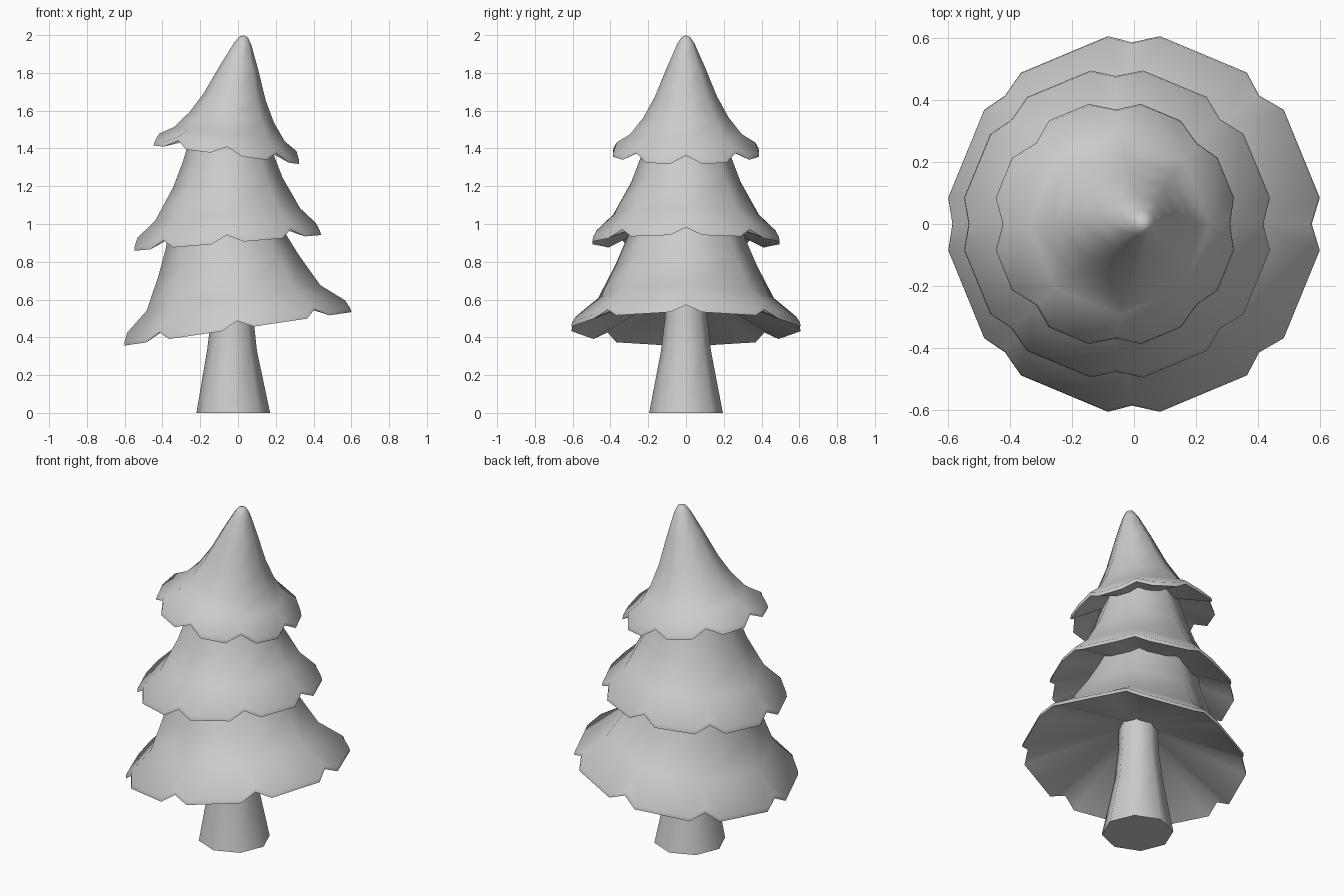
import bpy, bmesh
from math import sin, cos, radians, pi, atan2, hypot
from mathutils import Matrix

if "Cube" in bpy.data.objects:
    bpy.data.objects.remove(bpy.data.objects["Cube"])


def finish(bm, name, loc=(0, 0, 0), tilt=0):
    bmesh.ops.recalc_face_normals(bm, faces=bm.faces)
    bm.transform(Matrix.Translation(loc) @ Matrix.Rotation(radians(tilt), 4, 'Y'))
    me = bpy.data.meshes.new(name)
    bm.to_mesh(me)
    bm.free()
    ob = bpy.data.objects.new(name, me)
    bpy.context.collection.objects.link(ob)
    bpy.ops.object.select_all(action='DESELECT')
    ob.select_set(True)
    bpy.context.view_layer.objects.active = ob
    bpy.ops.object.shade_smooth_by_angle(angle=radians(58))


def octagon(bm, r, z, x=0):
    return [bm.verts.new((x + r * cos(k * pi / 4), r * sin(k * pi / 4), z)) for k in range(8)]


def bridge(bm, a, b):
    n = len(a)
    for i in range(n):
        j = (i + 1) % n
        bm.faces.new((a[i], a[j], b[j], b[i]))


def rim(bm, reach, notch_r, z):
    # Eight notches, each between two hanging points: 24 vertices
    ring = []
    for k in range(8):
        for side, r, dz in ((-0.085, reach, 0), (0, notch_r, 0.042), (0.085, reach, 0)):
            a = k * pi / 4 + atan2(side, r)
            d = hypot(side, r)
            ring.append(bm.verts.new((d * cos(a), d * sin(a), z + dz)))
    return ring


def tier(name, loc, tilt, lean, reach, notch_r, ceiling, profile, tip=None):
    bm = bmesh.new()
    low = rim(bm, reach, notch_r, 0)
    top = rim(bm, reach - 0.004, notch_r - 0.004, 0.024)
    bridge(bm, low, top)
    # Hollow underside
    mid = bm.verts.new((0, 0, ceiling))
    for i in range(24):
        bm.faces.new((low[i], mid, low[(i + 1) % 24]))
    # Flared skirt
    rings = [octagon(bm, r, h, lean * h) for r, h in profile]
    first = rings[0]
    for k in range(8):
        p, n, q = top[3 * k:3 * k + 3]
        bm.faces.new((first[k], p, n))
        bm.faces.new((first[k], n, q))
        bm.faces.new((first[k], q, top[(3 * k + 3) % 24], first[(k + 1) % 8]))
    for a, b in zip(rings, rings[1:]):
        bridge(bm, a, b)
    if tip:
        t = bm.verts.new((lean * tip, 0, tip))
        for k in range(8):
            bm.faces.new((rings[-1][k], rings[-1][(k + 1) % 8], t))
    else:
        bm.faces.new(rings[-1])
    finish(bm, name, loc, tilt)


# Trunk
bm = bmesh.new()
rings = [octagon(bm, r, z, x) for r, z, x in
         ((0.195, 0, -0.025), (0.132, 0.33, -0.032), (0.112, 0.5, -0.03), (0.105, 0.68, -0.03))]
for a, b in zip(rings, rings[1:]):
    bridge(bm, a, b)
bm.faces.new(rings[0])
bm.faces.new(rings[-1])
finish(bm, "trunk")

# Branch tiers, bottom to top
tier("lower_branches", (0, 0, 0.445), -8.4, 0, 0.607, 0.587, 0.24,
     [(0.465, 0.165), (0.375, 0.34), (0.315, 0.48), (0.275, 0.60)])
tier("middle_branches", (-0.055, 0, 0.90), -4.8, 0.09, 0.496, 0.478, 0.18,
     [(0.385, 0.15), (0.29, 0.32), (0.24, 0.45), (0.20, 0.58)])
tier("top_branches", (-0.062, 0, 1.367), 7.3, 0.02, 0.388, 0.37, 0.13,
     [(0.295, 0.11), (0.225, 0.20), (0.165, 0.31), (0.10, 0.47), (0.045, 0.595), (0.022, 0.63)],
     tip=0.638)
